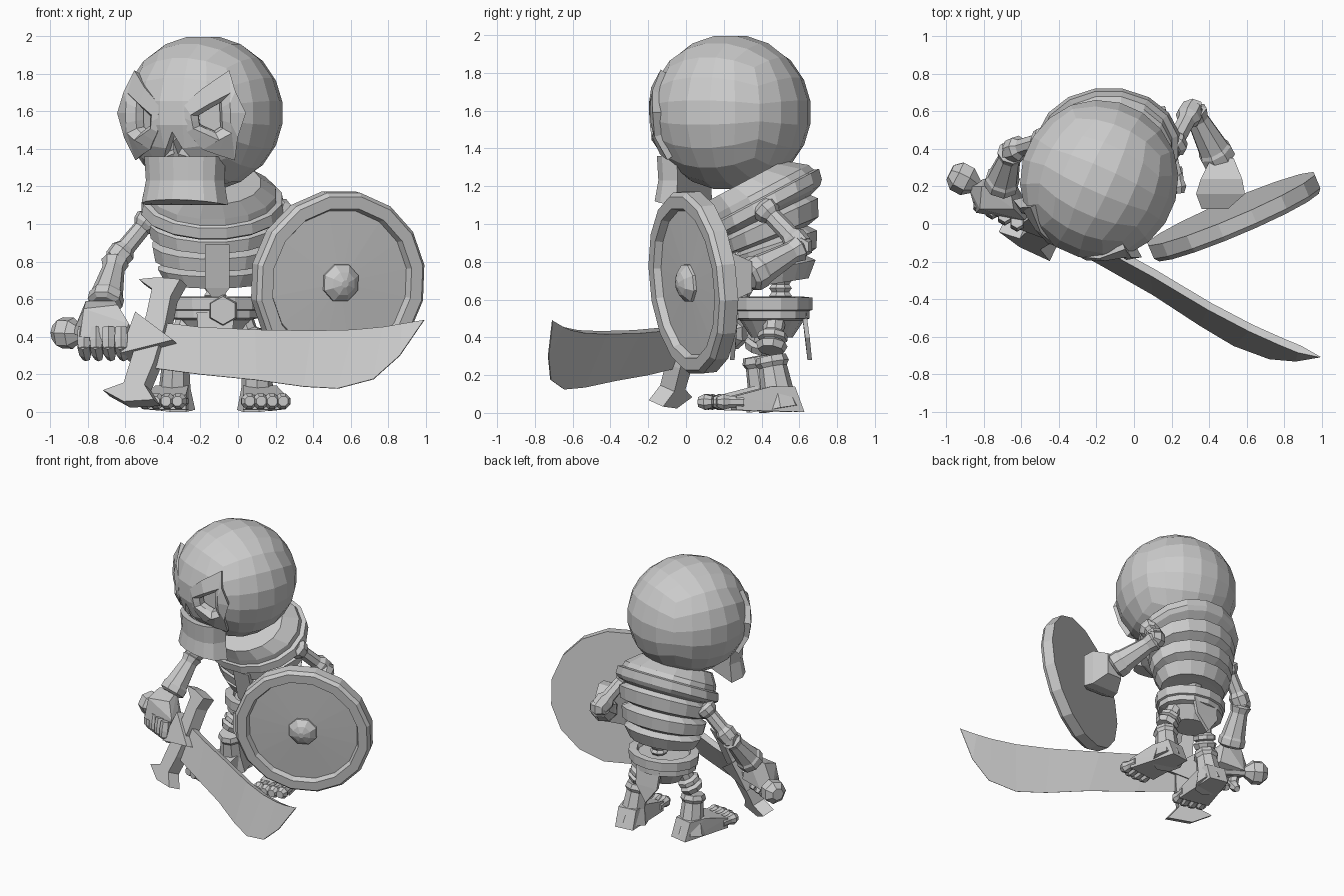
import bpy, bmesh, math
from mathutils import Vector, Matrix

if "Cube" in bpy.data.objects:
    bpy.data.objects.remove(bpy.data.objects["Cube"])

grey = bpy.data.materials.new("bone_grey")
grey.diffuse_color = (0.6, 0.6, 0.6, 1)
grey.use_nodes = True
grey.node_tree.nodes["Principled BSDF"].inputs["Base Color"].default_value = grey.diffuse_color


def finish(name, bm):
    bmesh.ops.recalc_face_normals(bm, faces=bm.faces)
    me = bpy.data.meshes.new(name)
    bm.to_mesh(me)
    bm.free()
    me.materials.append(grey)
    ob = bpy.data.objects.new(name, me)
    bpy.context.collection.objects.link(ob)
    return ob


def loft(name, rings, closed=False):
    """Skin a list of point rings; cap the ends unless the loop is closed."""
    bm = bmesh.new()
    vs = [[bm.verts.new(p) for p in r] for r in rings]
    n = len(vs[0])
    pairs = list(zip(vs, vs[1:])) + ([(vs[-1], vs[0])] if closed else [])
    for a, b in pairs:
        for i in range(n):
            bm.faces.new((a[i], a[(i + 1) % n], b[(i + 1) % n], b[i]))
    if not closed:
        bm.faces.new(vs[0])
        bm.faces.new(vs[-1])
    return finish(name, bm)


def circle(n, rx, ry, z=0, off=0.5):
    return [Vector((rx * math.cos((i + off) * math.tau / n),
                    ry * math.sin((i + off) * math.tau / n), z)) for i in range(n)]


def limb(name, p0, p1, prof, n=8):
    """Turned part along p0-p1; prof holds (fraction, radius)."""
    p0, p1 = Vector(p0), Vector(p1)
    d = p1 - p0
    q = d.to_track_quat('Z', 'Y')
    return loft(name, [[p0 + q @ v for v in circle(n, r, r, t * d.length)] for t, r in prof])


def hull(name, pts):
    bm = bmesh.new()
    for p in pts:
        bm.verts.new(p)
    res = bmesh.ops.convex_hull(bm, input=bm.verts)
    junk = {g for g in res["geom_interior"] + res["geom_unused"] if isinstance(g, bmesh.types.BMVert)}
    bmesh.ops.delete(bm, geom=list(junk), context='VERTS')
    return finish(name, bm)


# ---------- head ----------
HC = Vector((-0.185, 0.235, 1.59))
TH = math.radians(24)
FWD, RGT = Vector((-math.sin(TH), -math.cos(TH), 0)), Vector((math.cos(TH), -math.sin(TH), 0))
UP = Vector((0, 0, 1))


def face_pt(u, w, r):
    f = math.sqrt(max(0.001, 0.42 ** 2 - u * u - w * w))
    return HC + (RGT * u + UP * w + FWD * f).normalized() * r


bm = bmesh.new()
bmesh.ops.create_cube(bm, size=2)
bmesh.ops.subdivide_edges(bm, edges=bm.edges, cuts=4, use_grid_fill=True)
turn = Matrix.Rotation(-TH, 3, 'Z')
for v in bm.verts:
    p = Vector([math.tan(c * math.pi / 4) for c in v.co]).normalized()
    v.co = HC + turn @ Vector((p.x * 0.425, p.y * 0.43, p.z * 0.415))
skull = finish("skull", bm)

# eye masks: flush beside the nose, raised along the temples
EYE = [(.28, .10), (.11, -.01), (.12, -.08), (.23, -.135), (.285, -.10), (.285, 0)]
EYE_IN = [(.255, .06), (.145, -.015), (.15, -.07), (.225, -.11), (.26, -.085), (.26, 0)]
MASK = [(.255, .21, .455), (.07, .045, .425), (.085, -.1, .425), (.15, -.19, .43), (.27, -.235, .45), (.335, 0, .47)]
NOSE = [(0, -.10), (-.075, -.235), (-.02, -.22), (.02, -.22), (.075, -.235)]


def spread(ring):
    """Add a midpoint to every side so the ring follows the skull."""
    out = []
    for a, b in zip(ring, ring[1:] + ring[:1]):
        out += [a, tuple((i + j) / 2 for i, j in zip(a, b))]
    return out


def cut_skull(name, poly, depth):
    c = loft(name, [[face_pt(u, w, r) for u, w in poly] for r in (depth, .52)])
    c.hide_render = True
    c.hide_set(True)
    m = skull.modifiers.new(name, 'BOOLEAN')
    m.operation, m.object, m.solver = 'DIFFERENCE', c, 'EXACT'


for s, side in ((1, "left"), (-1, "right")):
    outer, eye = spread(MASK), spread(EYE)
    rings = [[face_pt(s * u, w, .385) for u, w, r in outer], [face_pt(s * u, w, r) for u, w, r in outer]]
    rings += [[face_pt(s * u, w, .45 if u > .2 else .435) for u, w in eye]]
    rings += [[face_pt(s * u, w, .405) for u, w in spread(EYE_IN)], [face_pt(s * u, w, .36) for u, w in spread(EYE_IN)]]
    loft(side + "_eye_mask", rings, closed=True)
    cut_skull(side + "_eye_cutter", [(s * u, w) for u, w in EYE], .35)
cut_skull("nose_cutter", NOSE, .36)
hull("nose_divider", [face_pt(u, w, r) for u, w in ((0, -.15), (-.015, -.235), (.015, -.235)) for r in (.35, .42)])


def jaw_ring(w, k, lift):
    pts = []
    for i in range(9):
        a = math.radians(-90 + i * 22.5)
        c = max(0, math.cos(a))
        pts.append(HC + RGT * (.225 * k * math.sin(a)) + FWD * (.21 + .185 * k * c ** .7) + UP * (w + lift * (1 - c)))
    return pts


loft("upper_jaw", [jaw_ring(-.23, 1.0, 0), jaw_ring(-.36, .96, 0), jaw_ring(-.46, 1.06, -.03)])
limb("neck", (-.15, .42, 1.0), (-.17, .3, 1.3), [(0, .1), (1, .1)])

# ---------- rib cage: rings of (y, z, x radius, y radius, tilt) ----------
RIBS = [(.30, 1.22, .26, .25, 28), (.38, 1.17, .34, .31, 28), (.40, 1.14, .345, .32, 28), (.41, 1.135, .375, .34, 28),
        (.425, 1.08, .385, .34, 28), (.43, 1.06, .36, .32, 27), (.44, 1.045, .30, .25, 26),
        (.45, 1.02, .35, .28, 25), (.46, .94, .335, .265, 22), (.46, .92, .26, .20, 21),
        (.46, .89, .325, .25, 18), (.47, .81, .31, .235, 16), (.47, .79, .24, .175, 14),
        (.475, .765, .295, .22, 12), (.475, .685, .25, .18, 9), (.475, .69, .2, .14, 8)]
rings = []
for y, z, rx, ry, t in RIBS:
    rot = Matrix.Rotation(math.radians(t), 3, 'X')
    rings.append([Vector((-.135, y, z)) + rot @ v for v in circle(16, rx, ry)])
loft("rib_cage", rings)
hull("breastbone", [(x, y, z) for z, h, y0 in ((.89, .065, .19), (.72, .05, .24), (.66, .065, .25), (.61, .03, .27))
                    for x in (-.11 - h, -.11 + h) for y in (y0, y0 + .06)])
for i in range(3):
    z = .62 + i * .04
    limb("spine_bone", (-.12, .5, z - .02), (-.12, .5, z + .02), [(0, .05), (.5, .065), (1, .05)])

# ---------- hips and cloth ----------
HIPS = [(.40, .13, .11), (.49, .2, .17), (.50, .245, .2), (.54, .245, .2), (.545, .26, .215), (.61, .265, .215), (.615, .2, .17), (.59, .19, .16)]
loft("pelvis_belt", [[Vector((-.13, .455, z)) + v for v in circle(14, rx, ry)] for z, rx, ry in HIPS])
limb("buckle", (-.08, .27, .54), (-.08, .22, .54), [(0, .085), (1, .075)], 6)
for y, lean, nm in ((.265, -.02, "front_cloth"), (.625, .03, "back_cloth")):
    hull(nm, [(x, y + lean * k + e, z) for x, z, k in ((-.22, .53, 0), (-.02, .53, 0), (-.03, .4, .6), (-.21, .4, .6), (-.12, .28, 1))
              for e in (-.012, .012)])

# ---------- legs ----------
for nm, hip, knee, heel, d in (("left", (.02, .47, .5), (.09, .45, .33), (.11, .5, .02), Vector((.12, -.99, 0))),
                               ("right", (-.27, .43, .5), (-.33, .38, .33), (-.34, .43, .02), Vector((-.2, -.98, 0)))):
    limb(nm + "_thigh", hip, knee, [(0, .06), (.4, .055), (.5, .08), (.65, .08), (.7, .06), (.8, .085), (1, .07)])
    limb(nm + "_shin_boot", (knee[0], knee[1], .3), heel, [(0, .08), (.12, .09), (.2, .075), (.6, .085), (1, .115)])
    side, b = Vector((-d.y, d.x, 0)), Vector((heel[0], heel[1], 0))
    hull(nm + "_foot", [b + d * f + side * (s * w) + UP * z for f, w, z in
                        ((-.12, .07, .005), (-.07, .07, .14), (.06, .09, .14), (.25, .115, .09), (.25, .115, .015)) for s in (1, -1)])
    for i in range(4):
        p = b + d * .21 + side * (-.09 + .06 * i) + UP * .058
        limb(nm + "_toe", p, p + d * (.16 - .012 * abs(i - 1.5)), [(0, .034), (.5, .034), (.75, .045), (1, .028)], 8)

# ---------- arms ----------
BONE = [(0, .05), (.08, .075), (.2, .068), (.28, .048), (.7, .05), (.8, .07), (1, .065)]
BRACER = [(0, .05), (.06, .075), (.2, .06), (.75, .085), (.8, .095), (.95, .095), (1, .07)]
for nm, sh, el, wr in (("right", (-.46, .45, 1.04), (-.65, .39, .81), (-.71, .2, .57)),
                       ("left", (.2, .40, 1.1), (.31, .61, .88), (.46, .33, .72))):
    limb(nm + "_upper_arm", sh, el, BONE)
    limb(nm + "_forearm", el, wr, BRACER)
    limb(nm + "_elbow", Vector(el) - Vector((.05, 0, 0)), Vector(el) + Vector((.05, 0, 0)), [(0, .045), (.5, .065), (1, .045)], 6)
hull("right_hand", [(-.81, .2, .59), (-.66, .2, .6), (-.64, .08, .57), (-.82, .08, .55), (-.88, .2, .42), (-.84, .06, .4),
                    (-.58, .02, .47), (-.55, .07, .4), (-.62, .2, .42), (-.8, .24, .4), (-.62, .02, .38)])
hull("left_hand", [(x, y, z) for y, cx, a, b in ((.35, .47, .06, .08), (.24, .465, .11, .13), (.16, .46, .13, .12), (.08, .43, .07, .08))
                   for x in (cx - a, cx + a) for z in (.72 - b, .72 + b)])
for i in range(4):
    x = -.82 + i * .066
    y = .03 - .49 * (x + .82)
    limb("finger", (x, y + .08, .45), (x, y + .06, .34), [(0, .036), (.6, .04), (1, .035)], 6)
    limb("finger_tip", (x, y + .06, .36), (x + .015, y + .13, .285), [(0, .038), (.6, .036), (1, .022)], 6)


# ---------- sword, drawn on one slanted sheet that bends at the blade ----------
def on_plane(x, z):
    return Vector((x, -.19 - .49 * x + .45 * (z - .45) - .05 * min(1, max(0, x / .5)), z))


NRM = Vector((-.49, -1, .45)).normalized()


def slab(name, poly, th):
    return loft(name, [[on_plane(x, z) + NRM * (s * th / 2) for x, z in poly] for s in (1, -1)])


TOP = [(-.5, .48), (-.2, .445), (.1, .43), (.4, .425), (.62, .43), (.78, .445), (.88, .462), (.985, .488)]
LOW = [(-.5, .24), (-.2, .2), (.1, .17), (.35, .135), (.53, .125), (.72, .175), (.86, .30), (.99, .49)]
rings = []
for (xt, zt), (xl, zl) in zip(TOP, LOW):
    a, b = on_plane(xt, zt), on_plane(xl, zl)
    h = .022 if xt < .9 else .003
    rings.append([a + NRM * h, a - NRM * h, b - NRM * .003, b + NRM * .003])
loft("blade", rings)
slab("guard", [(-.51, .69), (-.41, .70), (-.29, .69), (-.34, .6), (-.37, .45), (-.43, .25), (-.48, .13), (-.43, .05),
               (-.59, .04), (-.7, .1), (-.59, .14), (-.54, .3), (-.47, .5), (-.44, .64)], .09)
slab("guard_spike", [(-.6, .29), (-.32, .36), (-.52, .51)], .13)
limb("grip", on_plane(-.9, .42), on_plane(-.48, .39), [(0, .04), (.3, .035), (1, .04)])
pp = on_plane(-.91, .42)
ax = (on_plane(-.48, .4) - pp).normalized()
limb("pommel", pp - ax * .075, pp + ax * .085, [(0, .045), (.25, .085), (.65, .085), (1, .04)], 7)

# ---------- shield ----------
SC, SN = Vector((.535, .035, .69)), Vector((.39, -.92, -.1)).normalized()
limb("shield", SC - SN * .05, SC + SN * .05,
     [(0, .49), (.75, .49), (1, .47), (1, .405), (.62, .39), (.72, .1)], 16)
limb("shield_boss", SC + SN * .01, SC + SN * .09, [(0, .105), (.35, .105), (.8, .065), (1, .02)], 8)
